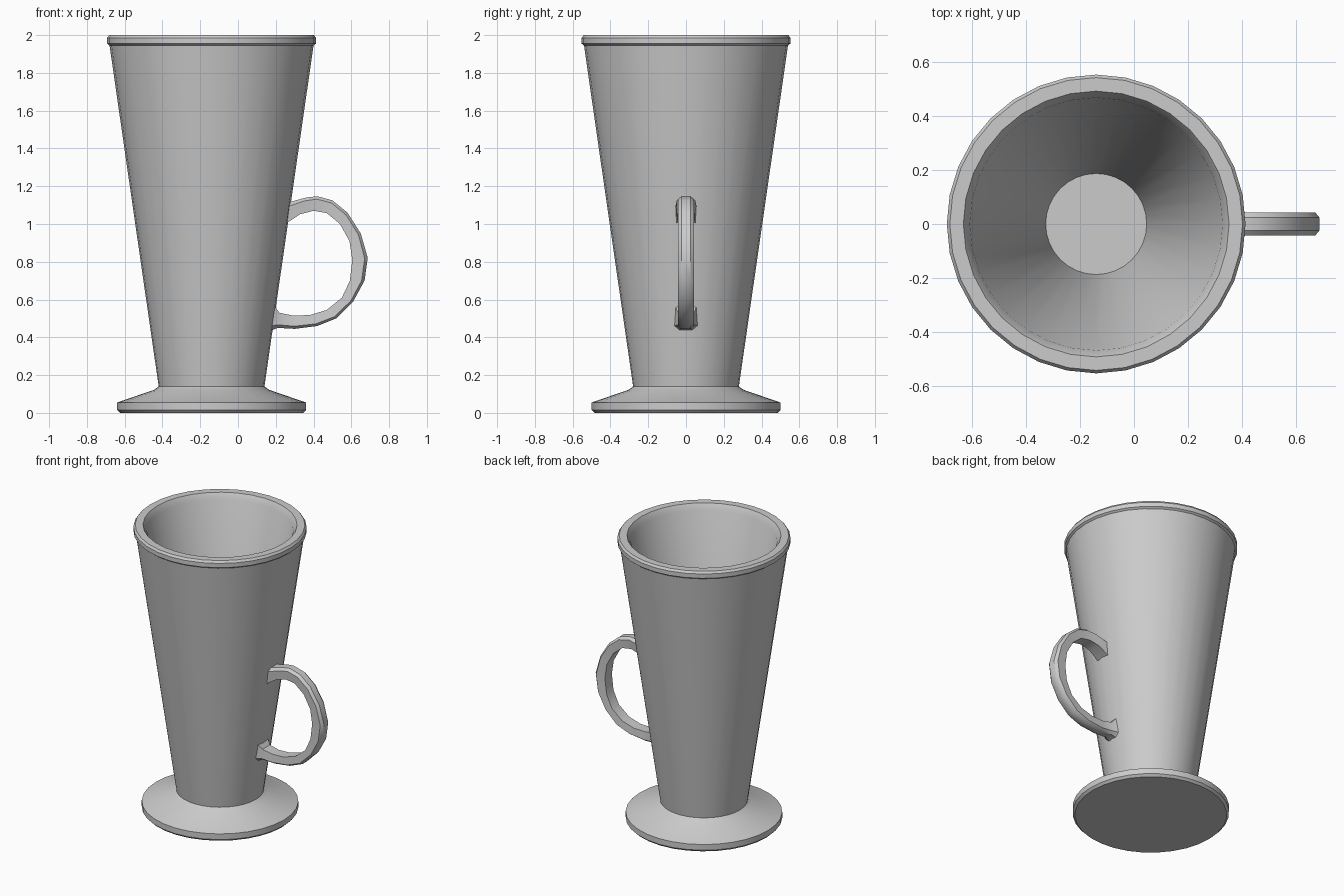
import bpy, bmesh, math
from mathutils import Vector

cube = bpy.data.objects.get("Cube")
if cube:
    bpy.data.objects.remove(cube)

AXIS_X = -0.14
SEGMENTS = 32

grey = bpy.data.materials.new("light grey glaze")
grey.use_nodes = True
colour = (0.6, 0.6, 0.6, 1)
grey.diffuse_color = colour
grey.node_tree.nodes["Principled BSDF"].inputs["Base Color"].default_value = colour


def finish(name, bm, angle):
    bmesh.ops.recalc_face_normals(bm, faces=bm.faces)
    mesh = bpy.data.meshes.new(name)
    bm.to_mesh(mesh)
    bm.free()
    obj = bpy.data.objects.new(name, mesh)
    bpy.context.collection.objects.link(obj)
    mesh.materials.append(grey)
    bpy.ops.object.select_all(action='DESELECT')
    obj.select_set(True)
    bpy.context.view_layer.objects.active = obj
    bpy.ops.object.shade_smooth_by_angle(angle=math.radians(angle))
    return obj


def loft(bm, rings, closed_caps=True):
    """Join rings of equal vertex count with quads and cap both ends."""
    loops = [[bm.verts.new(p) for p in ring] for ring in rings]
    n = len(loops[0])
    for a, b in zip(loops, loops[1:]):
        for i in range(n):
            j = (i + 1) % n
            bm.faces.new((a[i], a[j], b[j], b[i]))
    if closed_caps:
        bm.faces.new(loops[0][::-1])
        bm.faces.new(loops[-1])


# Cup: foot, tapered wall, rim and hollow inside as one turned profile
profile = [(0.485, 0), (0.5, 0.015), (0.5, 0.055), (0.305, 0.122), (0.28, 0.14),
           (0.54, 1.945), (0.553, 1.955), (0.553, 1.985), (0.542, 2.0),
           (0.492, 2.0), (0.468, 1.96), (0.187, 0.16)]
bm = bmesh.new()
rings = []
for r, z in profile:
    turn = [2 * math.pi * i / SEGMENTS for i in range(SEGMENTS)]
    rings.append([(AXIS_X + r * math.cos(a), r * math.sin(a), z) for a in turn])
loft(bm, rings)
finish("cup", bm, 30)

# Handle: outer and inner edge points (x, z), with half width at each station
outer = [(0.25, 1.11), (0.36, 1.14), (0.42, 1.147), (0.5, 1.125), (0.58, 1.06),
         (0.65, 0.95), (0.687, 0.82), (0.67, 0.7), (0.61, 0.59), (0.52, 0.5),
         (0.42, 0.46), (0.3, 0.445), (0.21, 0.45), (0.16, 0.43)]
inner = [(0.25, 1.0), (0.33, 1.052), (0.4, 1.07), (0.47, 1.058), (0.54, 1.0),
         (0.59, 0.91), (0.605, 0.81), (0.592, 0.7), (0.55, 0.61), (0.47, 0.545),
         (0.38, 0.518), (0.29, 0.515), (0.22, 0.53), (0.18, 0.58)]
half = [0.056, 0.05] + [0.043] * 10 + [0.047, 0.068]
bm = bmesh.new()
rings = []
for (ox, oz), (ix, iz), w in zip(outer, inner, half):
    o, i = Vector((ox, 0, oz)), Vector((ix, 0, iz))
    side = o.lerp(i, 0.2)
    y = Vector((0, w, 0))
    rings.append([o + y * 0.55, side + y, i + y * 0.9, i - y * 0.9, side - y, o - y * 0.55])
loft(bm, rings)
finish("handle", bm, 35)
